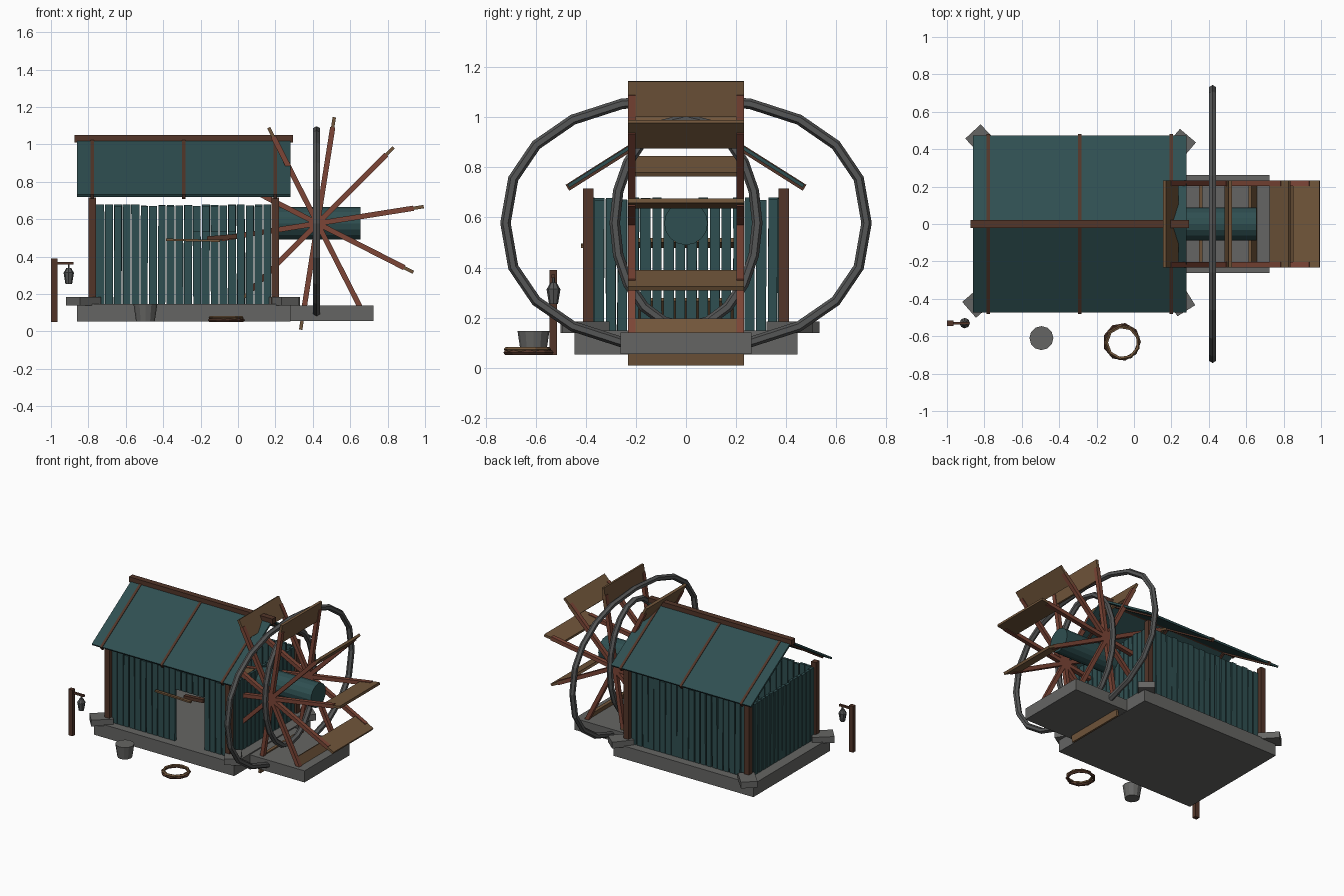
import bpy, bmesh, math, random
from mathutils import Matrix, Vector

random.seed(4)
if "Cube" in bpy.data.objects:
    bpy.data.objects.remove(bpy.data.objects["Cube"], do_unlink=True)


def material(name, r, g, b):
    m = bpy.data.materials.new(name)
    m.use_nodes = True
    m.diffuse_color = (r, g, b, 1)
    m.node_tree.nodes["Principled BSDF"].inputs["Base Color"].default_value = (r, g, b, 1)
    return m


TEAL = material("teal wood", .028, .078, .082)
STONE = material("grey stone", .13, .13, .125)
IRON = material("iron grey", .09, .092, .092)
DARK = material("dark brown timber", .085, .036, .022)
RED = material("red brown timber", .20, .06, .037)
TAN = material("tan boards", .165, .092, .043)


def finish(name, bm, mat):
    bmesh.ops.recalc_face_normals(bm, faces=bm.faces)
    mesh = bpy.data.meshes.new(name)
    bm.to_mesh(mesh)
    bm.free()
    mesh.materials.append(mat)
    ob = bpy.data.objects.new(name, mesh)
    bpy.context.collection.objects.link(ob)
    return ob


def add_box(bm, centre, size, axis='Z', angle=0):
    m = (Matrix.Translation(centre) @ Matrix.Rotation(angle, 4, axis)
         @ Matrix.Diagonal((*size, 1)))
    bmesh.ops.create_cube(bm, size=1, matrix=m)


def box(name, mat, centre, size, axis='Z', angle=0):
    bm = bmesh.new()
    add_box(bm, centre, size, axis, angle)
    return finish(name, bm, mat)


def cone(name, mat, centre, r1, r2, depth, sides, turn=None):
    bm = bmesh.new()
    m = Matrix.Translation(centre) @ (turn or Matrix())
    bmesh.ops.create_cone(bm, cap_ends=True, segments=sides, radius1=r1,
                          radius2=r2, depth=depth, matrix=m)
    return finish(name, bm, mat)


def tube_loop(name, mat, points, radius, sides=6):
    # closed tube swept along a planar loop
    bm = bmesh.new()
    pts = [Vector(p) for p in points]
    n = len(pts)
    normal = (pts[1] - pts[0]).cross(pts[n // 3] - pts[0]).normalized()
    rings = []
    for i, p in enumerate(pts):
        out = (pts[(i + 1) % n] - pts[i - 1]).normalized().cross(normal)
        angles = [math.tau * k / sides for k in range(sides)]
        rings.append([bm.verts.new(p + radius * (math.cos(a) * out + math.sin(a) * normal))
                      for a in angles])
    for i in range(n):
        a, b = rings[i], rings[(i + 1) % n]
        for k in range(sides):
            j = (k + 1) % sides
            bm.faces.new((a[k], a[j], b[j], b[k]))
    return finish(name, bm, mat)


# Foundations
box("house_foundation", STONE, (-.29, 0, .1), (1.14, .89, .095))
box("wheel_foundation", STONE, (.475, 0, .097), (.5, .523, .085))
corners = [("front_right", -.825, -.41, 221), ("front_left", .24, -.40, -58),
           ("back_right", -.81, .44, 133), ("back_left", .24, .415, 50)]
for label, x, y, angle in corners:
    box(label + "_corner_stone", STONE, (x, y, .162), (.15, .112, .046),
        angle=math.radians(angle))

# Corner posts
for sx, x in (("right", -.78), ("left", .2)):
    for sy, y in (("front", -.39), ("back", .39)):
        box(f"{sy}_{sx}_post", DARK, (x, y, .43), (.04, .042, .57))


# Plank walls, with an open doorway in the front one
def wall(name, start, end, count, fixed, along_x, door=None):
    bm = bmesh.new()
    pitch = (end - start) / count
    for i in range(count):
        t = start + (i + .5) * pitch
        low = .53 if door and door[0] < t < door[1] else .145
        high = .68 - random.uniform(0, .012)
        w = pitch - random.uniform(.003, .01)
        c, s = (t, fixed), (w, .02)
        if not along_x:
            c, s = c[::-1], s[::-1]
        add_box(bm, (*c, (low + high) / 2), (*s, high - low),
                'Y' if along_x else 'X', random.uniform(-.005, .005))
    finish(name, bm, TEAL)


wall("front_wall", -.76, .18, 20, -.375, True, (-.26, -.02))
wall("back_wall", -.76, .18, 20, .375, True)
wall("right_wall", -.37, .37, 16, -.775, False)
wall("left_wall", -.37, .37, 16, .195, False)
box("door_lintel", DARK, (-.085, -.385, .502), (.16, .03, .025), 'Y', -.08)
box("door_bar", TAN, (-.24, -.41, .487), (.29, .02, .012), 'Y', .02)

# Roof slopes, rafters and ridge
slope = math.atan2(.297, .47)
length = math.hypot(.297, .47)
for side, s in (("front", -1), ("back", 1)):
    mid = (-.29, s * .235, .874)
    box(side + "_roof", TEAL, mid, (1.14, length, .014), 'X', -s * slope)
    for i, x in enumerate((-.78, -.29, .2)):
        box(f"{side}_rafter_{i + 1}", DARK, (x, mid[1], mid[2] - .004),
            (.018, length + .01, .028), 'X', -s * slope)
box("ridge_beam", DARK, (-.29, 0, 1.03), (1.17, .042, .04))

# Water wheel: axle drum, spokes and paddles
cone("axle_drum", TEAL, (.427, 0, .577), .087, .087, .455, 16,
     Matrix.Rotation(math.pi / 2, 4, 'Y'))
spokes, paddles = bmesh.new(), bmesh.new()
hub = Vector((.425, 0, .577))
for i in range(10):
    a = math.radians(9 + 36 * i)
    d = Vector((math.cos(a), 0, math.sin(a)))
    for y in (-.217, .217):
        add_box(spokes, hub + d * .26 + Vector((0, y, 0)), (.52, .03, .028), 'Y', -a)
    add_box(paddles, hub + d * .503, (.144, .464, .018), 'Y', -a)
finish("wheel_spokes", spokes, RED)
finish("wheel_paddles", paddles, TAN)


# Iron hoops, slightly squared ovals
def hoop(name, ry, rz, sides, power):
    pts = []
    for i in range(sides):
        a = math.tau * i / sides
        c, s = math.cos(a), math.sin(a)
        pts.append((.42, math.copysign(abs(c) ** power, c) * ry,
                    .578 + math.copysign(abs(s) ** power, s) * rz))
    tube_loop(name, IRON, pts, .021)


hoop("outer_hoop", .722, .498, 20, .88)
hoop("inner_hoop", .285, .415, 20, 1)

# Lantern on its post
box("lantern_post", DARK, (-.983, -.53, .22), (.034, .03, .34))
box("lantern_arm", DARK, (-.93, -.53, .365), (.1, .014, .014))
cone("lantern_hook", IRON, (-.905, -.53, .35), .006, .006, .03, 6)
cone("lantern_top", IRON, (-.905, -.53, .326), .028, .012, .028, 8)
cone("lantern_body", IRON, (-.905, -.53, .284), .018, .028, .06, 8)

# Bucket and coiled rope
cone("bucket", STONE, (-.495, -.61, .1), .05, .064, .094, 12)
for i, (dx, dy, z, r) in enumerate(((0, 0, .06, .092), (.004, -.004, .073, .086))):
    pts = []
    for k in range(9):
        a = math.tau * k / 9 + i * .35
        pts.append((-.065 + dx + r * math.cos(a), -.63 + dy + r * math.sin(a), z))
    tube_loop(f"rope_coil_{i + 1}", TAN if i else DARK, pts, .01, 5)
